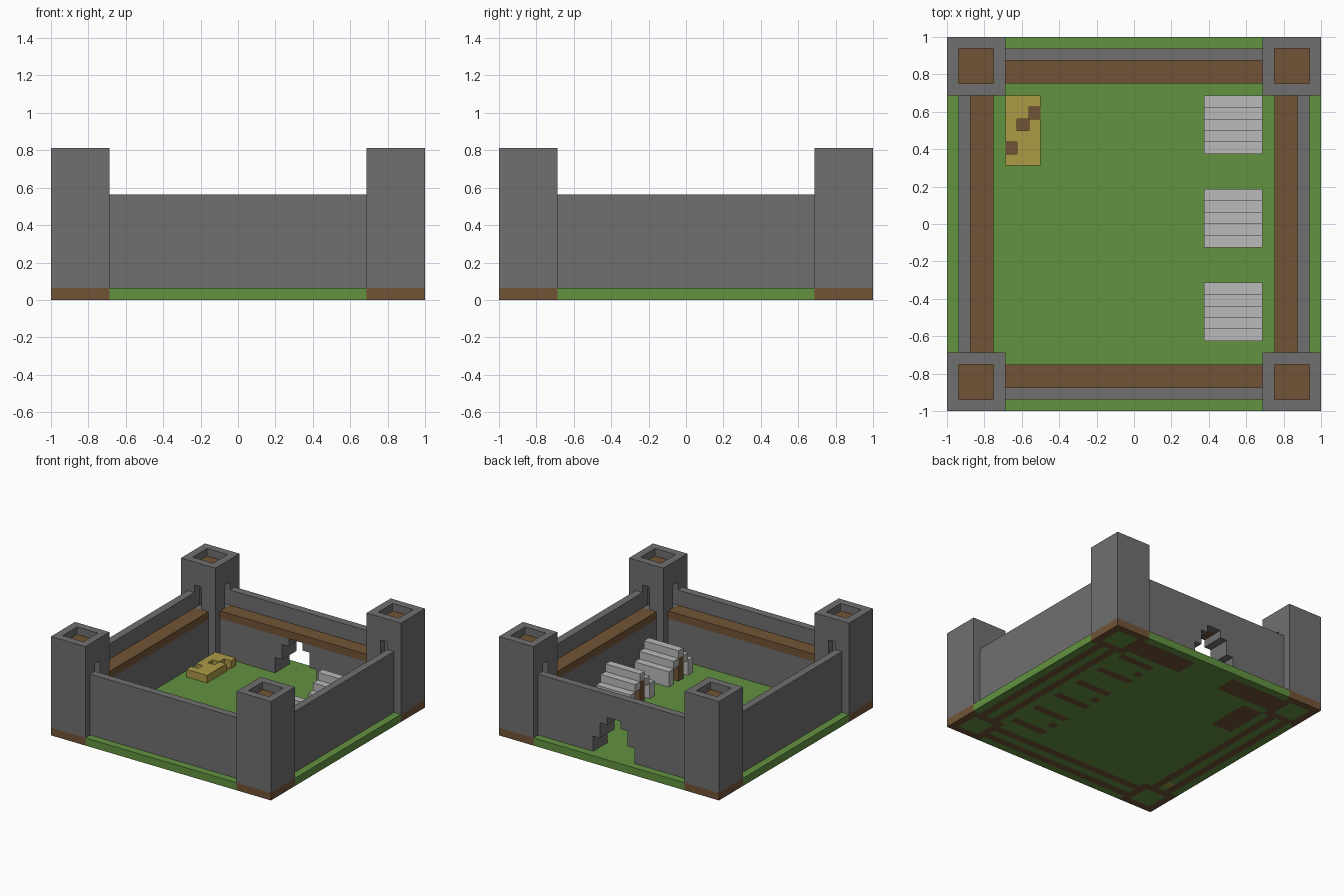
import bpy, bmesh
from mathutils import Vector

cube = bpy.data.objects.get("Cube")
if cube:
    bpy.data.objects.remove(cube, do_unlink=True)

U = 1 / 16          # one block
footprints = []     # rectangles of ground that carry something


def material(name, rgb):
    m = bpy.data.materials.new(name)
    m.use_nodes = True
    lin = [(c / 255 / 12.92) if c < 11 else ((c / 255 + 0.055) / 1.055) ** 2.4 for c in rgb]
    m.diffuse_color = (*lin, 1)
    m.node_tree.nodes["Principled BSDF"].inputs["Base Color"].default_value = (*lin, 1)
    return m


GRASS = material("grass_green", (99, 146, 64))
EARTH = material("earth_brown", (113, 84, 54))
STONE = material("stone_grey", (112, 112, 112))
CLOTH = material("cloth_white", (186, 186, 186))
STRAW = material("straw_yellow", (172, 154, 70))


def finish(name, bm, mats):
    me = bpy.data.meshes.new(name)
    bm.to_mesh(me)
    bm.free()
    ob = bpy.data.objects.new(name, me)
    for m in mats:
        me.materials.append(m)
    bpy.context.collection.objects.link(ob)
    return ob


def blocks(name, mat, boxes, sx=1, sy=1, swap=False):
    """Boxes (x0, x1, y0, y1, z0, z1) in block units, mirrored or swapped."""
    bm = bmesh.new()
    for x0, x1, y0, y1, z0, z1 in boxes:
        if swap:
            x0, x1, y0, y1 = y0, y1, x0, x1
        x0, x1 = sorted((x0 * sx, x1 * sx))
        y0, y1 = sorted((y0 * sy, y1 * sy))
        if z0 == 1:
            footprints.append((x0, x1, y0, y1))
        size = Vector((x1 - x0, y1 - y0, z1 - z0)) * U
        mid = Vector((x0 + x1, y0 + y1, z0 + z1)) * U / 2
        for v in bmesh.ops.create_cube(bm, size=1)["verts"]:
            v.co = mid + v.co * size
    return finish(name, bm, [mat])


# Corner towers, hollow, with a doorway onto each walkway
for sx, side in ((-1, "right"), (1, "left")):
    for sy, end in ((-1, "front"), (1, "back")):
        tag = f"{end}_{side}"
        walls = [(15, 16, 11, 16, 1, 13), (11, 15, 15, 16, 1, 13)]
        for a, b, z0, z1 in ((11, 13, 1, 13), (14, 15, 1, 13), (13, 14, 1, 7), (13, 14, 10, 13)):
            walls.append((11, 12, a, b, z0, z1))
            walls.append((max(a, 12), b, 11, 12, z0, z1))
        blocks(f"{tag}_tower", STONE, walls, sx, sy)
        blocks(f"{tag}_tower_floor", EARTH, [(12, 15, 12, 15, 11, 12)], sx, sy)

# Hollow curtain walls and plank walkways on three sides
skins = [(-11, 11, 14, 15, 1, 9), (-11, 11, 12, 13, 1, 6)]
walk = [(-11, 11, 12, 14, 6, 7)]
for name, sx, sy, swap in (("front", 1, -1, False), ("left", 1, 1, True), ("right", -1, 1, True)):
    blocks(f"{name}_wall", STONE, skins, sx, sy, swap)
    blocks(f"{name}_walkway", EARTH, walk, sx, sy, swap)

# Solid back wall with a stepped breach
breach = [(3, 1, 3), (2, 3, 5), (1, 5, 6)]
back = []
for half, z0, z1 in breach:
    back += [(-11, -half, 12, 15, z0, z1), (half, 11, 12, 15, z0, z1)]
blocks("back_wall", STONE, back)
blocks("back_parapet", STONE, [(-11, 11, 14, 15, 6, 9)])
blocks("back_walkway", EARTH, walk)

# Three tents, each with a pole at the open end
for i, y in enumerate((-10, -2, 6)):
    cloth = [(6, 11, y + 2, y + 3, 4, 5)]
    for row, z0, z1 in ((0, 1, 3), (1, 3, 4)):
        cloth += [(6, 11, y + r, y + r + 1, z0, z1) for r in (row, 4 - row)]
    blocks(f"tent_{i + 1}", CLOTH, cloth)
    blocks(f"tent_pole_{i + 1}", EARTH, [(6, 7, y + 2, y + 3, 1, 4)])

# Straw bed with three worn gaps
gaps = {(-9, 9), (-10, 8), (-11, 6)}
blocks("straw_bed", STRAW, [(x, x + 1, y, y + 1, 1, 2) for x in range(-11, -8)
                            for y in range(5, 11) if (x, y) not in gaps])
footprints.append((-11, -8, 5, 11))

# Ground slab: earth under everything that stands on it, grass elsewhere
bm = bmesh.new()
bmesh.ops.create_grid(bm, x_segments=32, y_segments=32, size=1)
for f in bm.faces:
    x, y = (f.calc_center_median() / U).xy
    if any(x0 < x < x1 and y0 < y < y1 for x0, x1, y0, y1 in footprints):
        f.material_index = 1
    elif -14 < x < -13 and -10 < y < -9:
        f.material_index = 2
ground = finish("ground", bm, [GRASS, EARTH, STRAW])
solid = ground.modifiers.new("thickness", "SOLIDIFY")
solid.thickness = U
solid.offset = 1
